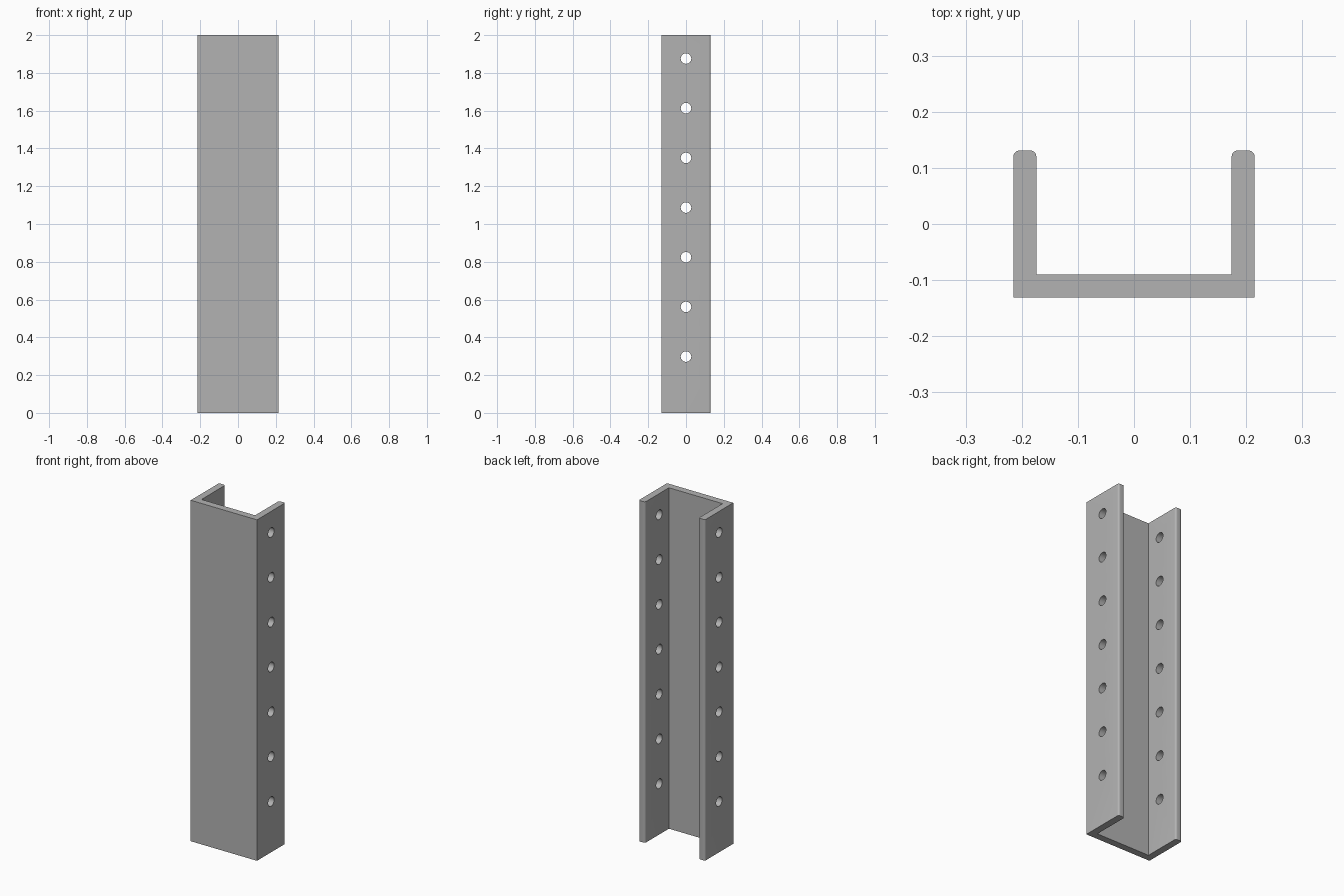
import bpy
import bmesh
import math
from mathutils import Matrix, Vector

cube = bpy.data.objects.get("Cube")
if cube:
    bpy.data.objects.remove(cube, do_unlink=True)

HALF_W, HALF_D, HEIGHT = 0.215, 0.131, 2.0
WALL, ROUND = 0.041, 0.011
HOLE_R, HOLE_COUNT, FIRST_HOLE, HOLE_STEP = 0.028, 7, 0.298, 0.263

steel = bpy.data.materials.new("plain grey steel")
steel.use_nodes = True
grey = (0.45, 0.45, 0.45, 1)
steel.diffuse_color = grey
steel.node_tree.nodes["Principled BSDF"].inputs["Base Color"].default_value = grey


def make_object(name, bm):
    mesh = bpy.data.meshes.new(name)
    bmesh.ops.recalc_face_normals(bm, faces=bm.faces)
    bm.to_mesh(mesh)
    bm.free()
    mesh.materials.append(steel)
    obj = bpy.data.objects.new(name, mesh)
    bpy.context.collection.objects.link(obj)
    return obj


def arc(cx, cy, start, steps=5):
    # Quarter-circle rounding at a flange tip
    angles = [start + math.pi / 2 * i / steps for i in range(steps + 1)]
    return [(cx + ROUND * math.cos(a), cy + ROUND * math.sin(a)) for a in angles]


# U-shaped cross-section: half profile, then mirrored
inner = HALF_W - WALL
tip = HALF_D - ROUND
half = [(HALF_W, -HALF_D)]
half += arc(HALF_W - ROUND, tip, 0)
half += arc(inner + ROUND, tip, math.pi / 2)
half.append((inner, WALL - HALF_D))
profile = half + [(-x, y) for x, y in reversed(half)]

# Channel body extruded upward
bm = bmesh.new()
base = bm.faces.new([bm.verts.new((x, y, 0)) for x, y in profile])
grown = bmesh.ops.extrude_face_region(bm, geom=[base], use_keep_orig=True)
top = [g for g in grown["geom"] if isinstance(g, bmesh.types.BMVert)]
bmesh.ops.translate(bm, verts=top, vec=Vector((0, 0, HEIGHT)))
channel = make_object("channel", bm)

# Row of round holes through both flanges
bm = bmesh.new()
turn = Matrix.Rotation(math.pi / 2, 4, "Y")
for i in range(HOLE_COUNT):
    place = Matrix.Translation((0, 0, FIRST_HOLE + i * HOLE_STEP))
    bmesh.ops.create_cone(bm, cap_ends=True, segments=32, radius1=HOLE_R,
                          radius2=HOLE_R, depth=HALF_W * 3, matrix=place @ turn)
cutter = make_object("hole_cutter", bm)
cutter.hide_render = True

cut = channel.modifiers.new("holes", "BOOLEAN")
cut.operation = "DIFFERENCE"
cut.solver = "EXACT"
cut.object = cutter

# Bake the holes, then smooth only the rounded surfaces
bpy.ops.object.select_all(action="DESELECT")
channel.select_set(True)
bpy.context.view_layer.objects.active = channel
bpy.ops.object.modifier_apply(modifier=cut.name)
bpy.data.objects.remove(cutter, do_unlink=True)
bpy.ops.object.shade_smooth_by_angle(angle=math.radians(30))
